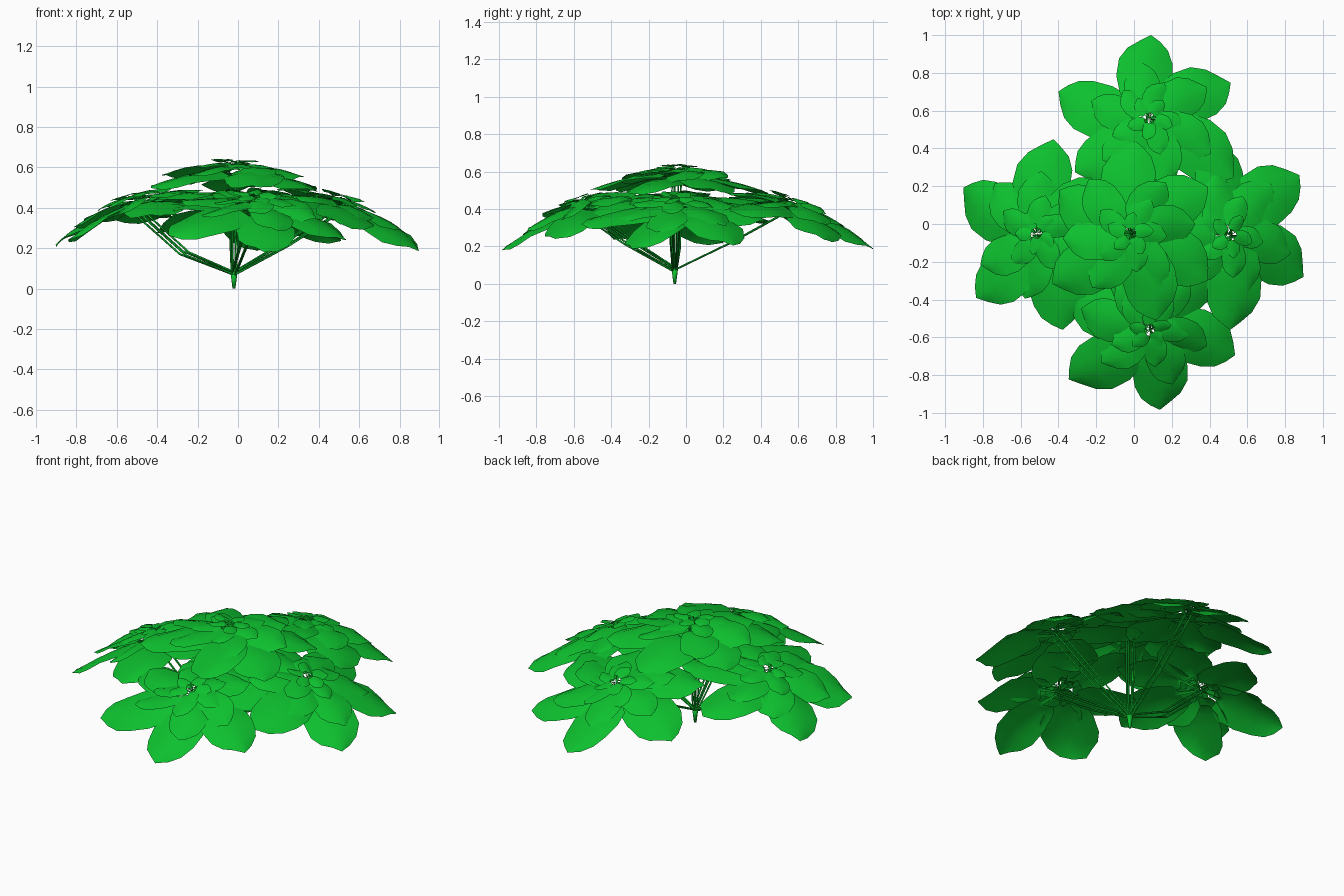
import bpy, bmesh, math, random
from mathutils import Vector, Matrix

if "Cube" in bpy.data.objects:
    bpy.data.objects.remove(bpy.data.objects["Cube"])

random.seed(4)
leaf_green = bpy.data.materials.new("leaf green")
leaf_green.diffuse_color = (0.004, 0.53, 0.028, 1)
leaf_green.use_nodes = True
leaf_green.node_tree.nodes["Principled BSDF"].inputs["Base Color"].default_value = leaf_green.diffuse_color

ROOT = Vector((-0.02, -0.06, 0.075))

# leaf rows along the blade: (midrib distance, half width, edge shift) for unit length
ROWS = [(0.03, 0.012, 0), (0.24, 0.012, 0), (0.30, 0.15, -0.11), (0.40, 0.255, -0.10),
        (0.54, 0.30, -0.04), (0.70, 0.285, 0), (0.84, 0.215, 0), (0.93, 0.11, 0), (1.0, 0.004, 0)]
ACROSS = (-1, -0.5, 0, 0.5, 1)


def add_leaf(bm, matrix, length, angle, height, droop, twist):
    """One heart shaped, arching leaf pointing along the given angle."""
    turn = matrix @ Matrix.Translation((0, 0, height)) @ Matrix.Rotation(angle, 4, 'Z')
    grid = []
    for n, (dist, half, shift) in enumerate(ROWS):
        row = []
        for u in ACROSS:
            x = (dist + shift * u * u) * length
            y = half * u * length + 0.12 * length * dist * (1 - dist) * 2
            r = x / length
            wave = 0.02 * math.sin(n * 1.6) * u * abs(u)  # gently rippled margin
            z = length * (0.10 * r - droop * r * r - 0.2 * half * u * u + twist * half * u + wave)
            row.append(bm.verts.new(turn @ Vector((x, y, z))))
        grid.append(row)
    for a, b in zip(grid, grid[1:]):
        for i in range(len(ACROSS) - 1):
            bm.faces.new((a[i], b[i], b[i + 1], a[i + 1]))


def finish(bm, name):
    mesh = bpy.data.meshes.new(name)
    bm.to_mesh(mesh)
    bm.free()
    for p in mesh.polygons:
        p.use_smooth = True
    mesh.materials.append(leaf_green)
    obj = bpy.data.objects.new(name, mesh)
    bpy.context.collection.objects.link(obj)
    return obj


def leaf_cluster(name, hub, tilt, angles, lengths):
    """Whorls of leaves, large at the bottom and tiny at the crown."""
    out = Vector((hub.x - ROOT.x, hub.y - ROOT.y, 0))
    axis = Vector((0, 0, 1)).cross(out) if tilt else Vector((1, 0, 0))
    matrix = Matrix.Translation(hub) @ Matrix.Rotation(math.radians(tilt), 4, axis)
    bm = bmesh.new()
    for a, length in zip(angles, lengths):
        add_leaf(bm, matrix, length, math.radians(a) - 0.02, -0.03 + random.uniform(-0.012, 0.012),
                 0.26, random.uniform(-0.12, 0.2))
    for count, length, height, droop in ((6, 0.345, 0.0, 0.22), (5, 0.21, 0.02, 0.18), (5, 0.12, 0.03, 0.1)):
        start = random.uniform(0, 6.28)
        for i in range(count):
            a = start + i * math.tau / count + random.uniform(-0.15, 0.15)
            add_leaf(bm, matrix, length * random.uniform(0.92, 1.08), a,
                     height + random.uniform(-0.008, 0.008), droop, random.uniform(-0.1, 0.25))
    finish(bm, name + "_leaves")


def stem_bundle(name, points, count, spread):
    """Several thin stems fanning out from the root to one cluster."""
    curve = bpy.data.curves.new(name, 'CURVE')
    curve.dimensions = '3D'
    curve.bevel_depth = 0.005
    curve.bevel_resolution = 0
    for k in range(count):
        a = k * math.tau / count + 0.4
        side = Vector((math.cos(a), math.sin(a), 0.5 * math.sin(a)))
        spline = curve.splines.new('POLY')
        spline.points.add(len(points) - 1)
        for i, p in enumerate(points):
            q = p + side * spread * (0.5, 1, 1.1)[i]
            spline.points[i].co = (q.x, q.y, q.z, 1)
    curve.materials.append(leaf_green)
    obj = bpy.data.objects.new(name, curve)
    bpy.context.collection.objects.link(obj)


# five clusters: hub, outward tilt, bend of the stem, big leaf angles and lengths
CLUSTERS = {
    "centre": (Vector((-0.02, -0.05, 0.60)), 0, 0.0, (88, 32, -30, -72, 214, 150), (0.49, 0.48, 0.48, 0.48, 0.49, 0.44)),
    "right": (Vector((0.50, -0.06, 0.43)), 17, 0.0, (38, -25, -84, 92, 150, 212), (0.53, 0.50, 0.50, 0.48, 0.47, 0.47)),
    "left": (Vector((-0.51, -0.05, 0.435)), 16, -0.05, (85, 152, 224, 283, 340, 30), (0.50, 0.50, 0.50, 0.52, 0.47, 0.47)),
    "back": (Vector((0.08, 0.55, 0.43)), 17, 0.0, (89, 159, 30, -31, 268, 215), (0.50, 0.51, 0.50, 0.53, 0.47, 0.47)),
    "front": (Vector((0.08, -0.55, 0.43)), 17, 0.0, (-81, 218, -21, 40, 100, 160), (0.49, 0.52, 0.50, 0.47, 0.47, 0.45)),
}
for name, (hub, tilt, bend, angles, lengths) in CLUSTERS.items():
    leaf_cluster(name, hub, tilt, angles, lengths)
    middle = ROOT.lerp(hub, 0.5) + Vector((0, 0, bend - (0.03 if tilt else 0)))
    tip = hub + Vector((0, 0, -0.04))
    stem_bundle(name + "_stems", [ROOT, middle, tip], 4, 0.024)

# short tapered root stub
bm = bmesh.new()
bmesh.ops.create_cone(bm, cap_ends=True, segments=8, radius1=0.007, radius2=0.018, depth=0.085,
                      matrix=Matrix.Translation((ROOT.x, ROOT.y, 0.0425)))
finish(bm, "root_stub")
